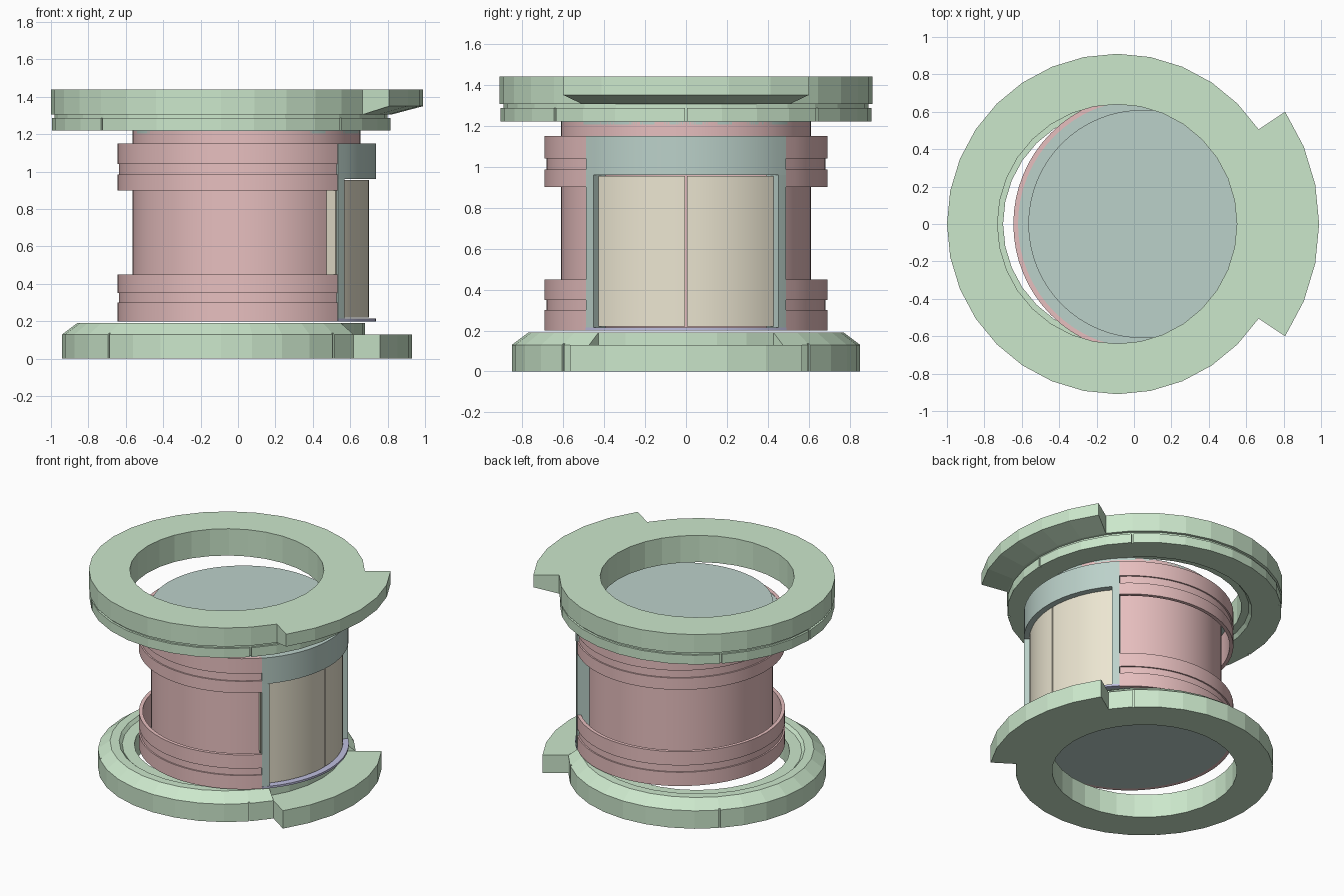
import bpy, bmesh, math
from mathutils import Matrix

if "Cube" in bpy.data.objects:
    bpy.data.objects.remove(bpy.data.objects["Cube"])

RING_X, DRUM_X = -0.09, 0.045   # centre lines of the end rings and of the drum


def material(name, rgb):
    m = bpy.data.materials.new(name)
    m.diffuse_color = (*rgb, 1)
    m.use_nodes = True
    m.node_tree.nodes["Principled BSDF"].inputs["Base Color"].default_value = m.diffuse_color
    return m


GREEN = material("green", (0.60, 0.80, 0.60))
PINK = material("pink", (0.80, 0.52, 0.52))
TEAL = material("teal", (0.50, 0.64, 0.59))
TAN = material("tan", (0.84, 0.79, 0.64))
PURPLE = material("purple", (0.52, 0.52, 0.74))


def finish(bm, name, mat, smooth):
    bmesh.ops.recalc_face_normals(bm, faces=bm.faces)
    me = bpy.data.meshes.new(name)
    bm.to_mesh(me)
    bm.free()
    ob = bpy.data.objects.new(name, me)
    bpy.context.collection.objects.link(ob)
    me.materials.append(mat)
    if smooth:
        bpy.ops.object.select_all(action='DESELECT')
        ob.select_set(True)
        bpy.context.view_layer.objects.active = ob
        bpy.ops.object.shade_smooth_by_angle(angle=math.radians(30))
    return ob


def sweep(name, mat, cx, profile, a0=0, a1=360, n=32, smooth=False):
    """Turn a closed (radius, z) profile from angle a0 to a1 about x = cx."""
    bm = bmesh.new()
    full = a1 - a0 >= 360
    rows = []
    for i in range(n if full else n + 1):
        a = math.radians(a0 + (a1 - a0) * i / n)
        rows.append([bm.verts.new((cx + r * math.cos(a), r * math.sin(a), z)) for r, z in profile])
    k = len(profile)
    for i in range(n):
        p, q = rows[i], rows[(i + 1) % len(rows)]
        for j in range(k):
            bm.faces.new((p[j], q[j], q[(j + 1) % k], p[(j + 1) % k]))
    if not full:
        bm.faces.new(rows[0])
        bm.faces.new(rows[-1])
    return finish(bm, name, mat, smooth)


def rect(r0, r1, z0, z1):
    return [(r0, z0), (r1, z0), (r1, z1), (r0, z1)]


def disc(name, r, z0, z1):
    bm = bmesh.new()
    bmesh.ops.create_cone(bm, cap_ends=True, segments=64, radius1=r, radius2=r, depth=z1 - z0,
                          matrix=Matrix.Translation((DRUM_X, 0, (z0 + z1) / 2)))
    return finish(bm, name, TEAL, True)


def cut_slits(ob, angles, radius, z0, z1):
    """Thin radial slits in the outer face of a ring."""
    bm = bmesh.new()
    for a in angles:
        m = (Matrix.Translation((RING_X, 0, (z0 + z1) / 2)) @ Matrix.Rotation(math.radians(a), 4, 'Z')
             @ Matrix.Translation((radius, 0, 0)) @ Matrix.Diagonal((0.06, 0.012, z1 - z0, 1)))
        bmesh.ops.create_cube(bm, size=1, matrix=m)
    cutter = finish(bm, "slit_cutter", GREEN, False)
    cutter.hide_render = True
    mod = ob.modifiers.new("slits", 'BOOLEAN')
    mod.operation, mod.object, mod.solver = 'DIFFERENCE', cutter, 'EXACT'
    bpy.context.view_layer.objects.active = ob
    bpy.ops.object.modifier_apply(modifier=mod.name)
    bpy.data.objects.remove(cutter)


TAB = 33.75   # half angle of the tabs, three ring facets

# base ring: chamfered outside, stepped inside, with a low tab
base = sweep("base_ring", GREEN, RING_X,
             [(0.61, 0), (0.85, 0), (0.85, 0.13), (0.77, 0.19), (0.71, 0.19), (0.69, 0.17), (0.61, 0.17)],
             TAB, 360 - TAB, 26)
cut_slits(base, (45, 135, 225, 315), 0.87, -0.01, 0.2)
sweep("base_tab", GREEN, RING_X,
      [(0.61, 0), (1.02, 0), (1.02, 0.13), (0.77, 0.13), (0.77, 0.19), (0.71, 0.19), (0.69, 0.17), (0.61, 0.17)],
      -TAB, TAB, 6)

# top ring: grooved lower collar, upper rim and a tab with sloped underside
collar = sweep("top_collar", GREEN, RING_X,
               [(0.64, 1.245), (0.69, 1.245), (0.71, 1.22), (0.905, 1.22), (0.905, 1.287),
                (0.89, 1.287), (0.89, 1.305), (0.64, 1.305)])
cut_slits(collar, (0, 45, 135, 180, 225, 315), 0.92, 1.21, 1.288)
sweep("top_rim", GREEN, RING_X, rect(0.64, 0.91, 1.305, 1.44), TAB, 360 - TAB, 26)
sweep("top_tab", GREEN, RING_X,
      [(0.64, 1.305), (0.91, 1.305), (1.08, 1.35), (1.08, 1.44), (0.64, 1.44)], -TAB, TAB, 6)

# drum: wall, neck and two grooved bands standing clear of the wall
sweep("drum_wall", PINK, DRUM_X, rect(0.585, 0.61, 0.21, 1.14), 45, 315, 48, True)
sweep("drum_neck", PINK, DRUM_X, rect(0.585, 0.61, 1.14, 1.218), n=64, smooth=True)
for name, z0, g0, g1, z1 in (("lower_band", 0.20, 0.30, 0.35, 0.45), ("upper_band", 0.90, 0.985, 1.04, 1.15)):
    sweep(name, PINK, DRUM_X,
          [(0.665, z0), (0.69, z0), (0.69, g0), (0.68, g0), (0.68, g1), (0.69, g1), (0.69, z1), (0.665, z1)],
          45, 315, 48, True)

# floor, ceiling and lid discs
disc("drum_floor", 0.667, 0.2, 0.212)
disc("drum_ceiling", 0.667, 1.13, 1.148)
disc("drum_lid", 0.61, 1.205, 1.222)

# doorway: jambs, lintel, sill and two curved door leaves
sweep("door_lintel", TEAL, DRUM_X, rect(0.61, 0.692, 0.96, 1.15), -45, 45, 16, True)
sweep("door_sill", PURPLE, DRUM_X, rect(0.61, 0.694, 0.2, 0.215), -45, 45, 16, True)
for side, s in (("left", -1), ("right", 1)):
    a, b = sorted((s * 40.8, s * 45))
    sweep(side + "_jamb", TEAL, DRUM_X, rect(0.60, 0.692, 0.205, 0.96), a, b, 2, True)
    a, b = sorted((s * 0.4, s * 40.6))
    sweep(side + "_door", TAN, DRUM_X, rect(0.63, 0.655, 0.22, 0.955), a, b, 10, True)

# edge plate on one side of the door frame
sweep("door_edge_plate", TAN, DRUM_X, rect(0.612, 0.68, 0.45, 0.9), -45.5, -45, 1)
